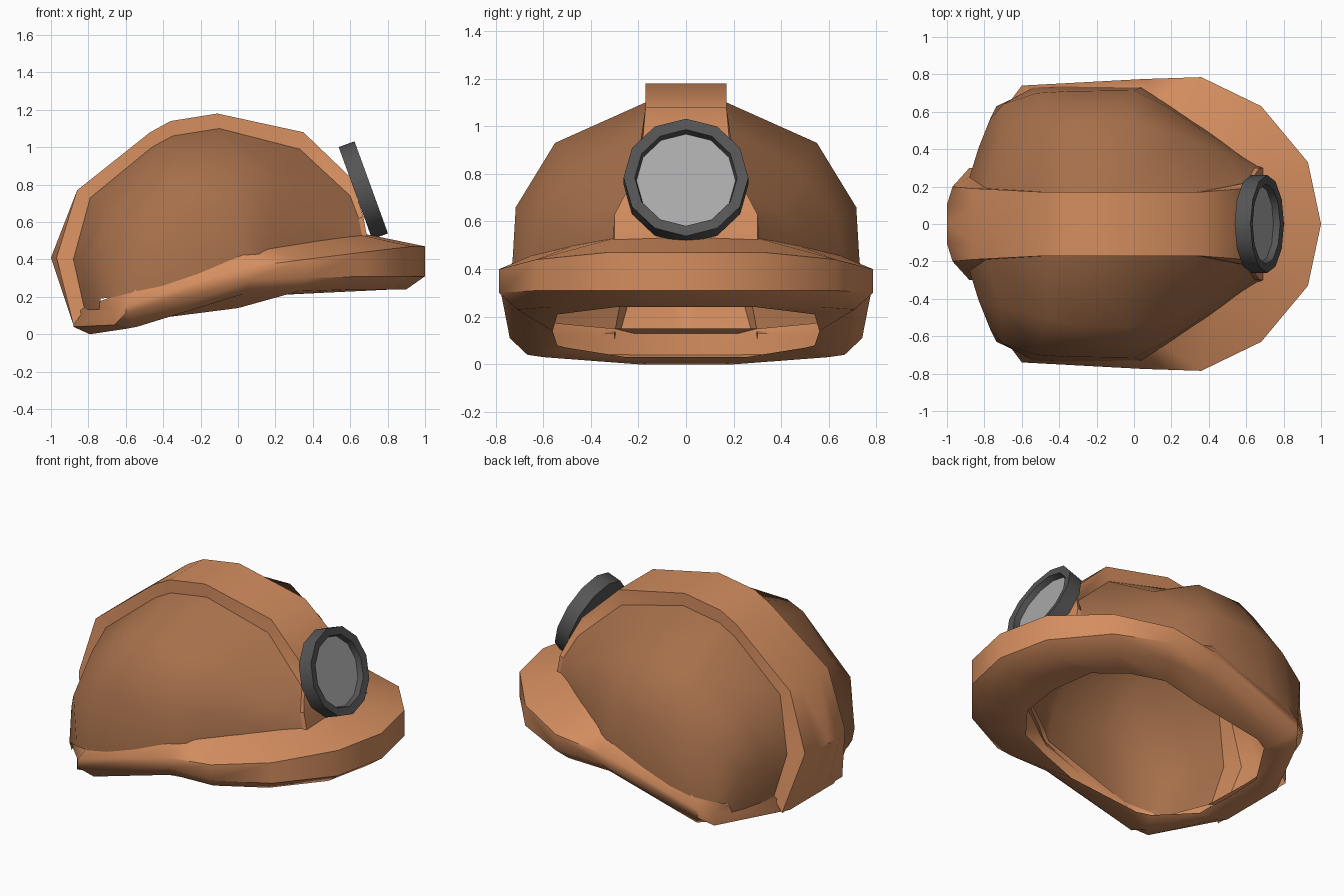
import bpy, bmesh, math
from mathutils import Vector, Matrix

if "Cube" in bpy.data.objects:
    bpy.data.objects.remove(bpy.data.objects["Cube"])


def material(name, r, g, b):
    m = bpy.data.materials.new(name)
    m.diffuse_color = (r, g, b, 1)
    m.use_nodes = True
    m.node_tree.nodes["Principled BSDF"].inputs["Base Color"].default_value = m.diffuse_color
    return m


ORANGE = material("shell_orange", 0.66, 0.27, 0.115)
BROWN = material("panel_brown", 0.38, 0.16, 0.07)
DARK = material("lamp_dark", 0.09, 0.09, 0.09)
GREY = material("lens_grey", 0.40, 0.40, 0.40)


def finish(name, bm, mat, mirror=True, angle=35):
    bmesh.ops.remove_doubles(bm, verts=bm.verts, dist=0.0005)
    bmesh.ops.recalc_face_normals(bm, faces=bm.faces)
    if mirror:
        mid = Vector((0, 0, 0.3))
        out = sum(f.normal.dot(f.calc_center_median() - mid) * f.calc_area() for f in bm.faces)
        if out < 0:
            bmesh.ops.reverse_faces(bm, faces=bm.faces)
    me = bpy.data.meshes.new(name)
    bm.to_mesh(me)
    bm.free()
    me.materials.append(mat)
    ob = bpy.data.objects.new(name, me)
    bpy.context.collection.objects.link(ob)
    if mirror:
        mod = ob.modifiers.new("mirror", 'MIRROR')
        mod.use_axis = (False, True, False)
    bpy.ops.object.select_all(action='DESELECT')
    ob.select_set(True)
    bpy.context.view_layer.objects.active = ob
    bpy.ops.object.shade_smooth_by_angle(angle=math.radians(angle))
    return ob


def loft(rows, closed=False):
    bm = bmesh.new()
    grid = [[bm.verts.new(p) for p in row] for row in rows]
    n = len(rows[0])
    for a, b in zip(grid, grid[1:]):
        for i in range(n if closed else n - 1):
            j = (i + 1) % n
            bm.faces.new((a[i], a[j], b[j], b[i]))
    return bm, grid


# Side panels: curves from the crest edge down to the brim, back to front
seam = [(-.82, .30, .13), (-.88, .25, .40), (-.79, .19, .73), (-.46, .17, 1.0), (-.35, .17, 1.06),
        (-.10, .17, 1.10), (.33, .17, .99), (.60, .22, .74), (.645, .30, .62), (.67, .31, .49)]
upper = [(-.80, .40, .13), (-.83, .41, .40), (-.71, .44, .70), (-.46, .51, .90), (-.33, .54, .93),
         (-.02, .55, .93), (.25, .47, .82), (.49, .38, .65), (.57, .355, .57), (.60, .355, .47)]
lower = [(-.77, .52, .13), (-.77, .56, .38), (-.70, .64, .50), (-.52, .70, .60), (-.36, .71, .65),
         (.0, .715, .66), (.17, .63, .62), (.36, .505, .57), (.45, .45, .53), (.52, .41, .46)]
base = [(-.74, .60, .13), (-.735, .63, .19), (-.66, .665, .20), (-.54, .73, .23), (-.40, .735, .26),
        (.04, .73, .41), (.15, .66, .42), (.30, .56, .44), (.38, .51, .45), (.45, .46, .45)]
bm, _ = loft([seam, upper, lower, base])
finish("side_panels", bm, BROWN, angle=55)

# Raised crest band: x, z, half width along the centre line
crest = [(-.88, .05, .30), (-1.0, .41, .20), (-.86, .77, .19), (-.47, 1.08, .17), (-.36, 1.14, .17),
         (-.11, 1.18, .17), (.35, 1.08, .17), (.60, .84, .19), (.67, .63, .30), (.69, .52, .30)]
edge = [(x + (.03 if i == 1 else 0), w, z) for i, (x, z, w) in enumerate(crest)]
bm, _ = loft([[(x, 0, z) for x, z, w in crest],
              [(x, w * .52, z) for x, z, w in crest], edge, seam])
finish("crest_band", bm, ORANGE)

# Brim stations, front to back: outer x, y, low z, high z / inner lip / dome seat
brim = [(1.0, 0, .31, .47, (.60, 0, .25), (.66, 0, .54)),
        (.93, .33, .31, .47, (.56, .28, .25), (.66, .30, .53)),
        (.68, .63, .31, .44, (.42, .46, .22), (.40, .47, .50)),
        (.36, .785, .30, .40, (.22, .54, .21), (.14, .64, .46)),
        (.05, .775, .29, .36, (.0, .56, .14), (.03, .72, .44)),
        (-.60, .74, .11, .16, (-.47, .54, .08), (-.54, .725, .25)),
        (-.66, .66, .05, .12, (-.55, .50, .07), (-.73, .62, .18)),
        (-.88, .22, .04, .13, (-.70, .25, .03), (-.81, .30, .15)),
        (-.88, 0, .04, .13, (-.71, 0, .03), (-.82, 0, .15))]
rows = []
for x, y, low, high, lip, seat in brim:
    under = (x * .9, y * .9, max(low - .07, .03 if y > .5 else 0))
    rows.append([seat, (x, y, high), (x, y, low), under, lip])
bm, _ = loft(rows)
finish("brim", bm, ORANGE, angle=50)

# Tilted headlamp: twelve-sided housing and recessed lens
tilt = Matrix.Translation((.67, 0, .77)) @ Matrix.Rotation(math.radians(70), 4, 'Y')


def ring(r, h):
    return [tilt @ Vector((r * math.cos(a), r * math.sin(a), h))
            for a in (math.tau * i / 12 for i in range(12))]


bm, grid = loft([ring(.262, -.045), ring(.262, .045), ring(.215, .04), ring(.207, .0)], closed=True)
bm.faces.new(grid[0])
finish("lamp_housing", bm, DARK, mirror=False)

bm = bmesh.new()
bm.faces.new([bm.verts.new(p) for p in ring(.209, .005)])
finish("lamp_lens", bm, GREY, mirror=False)
